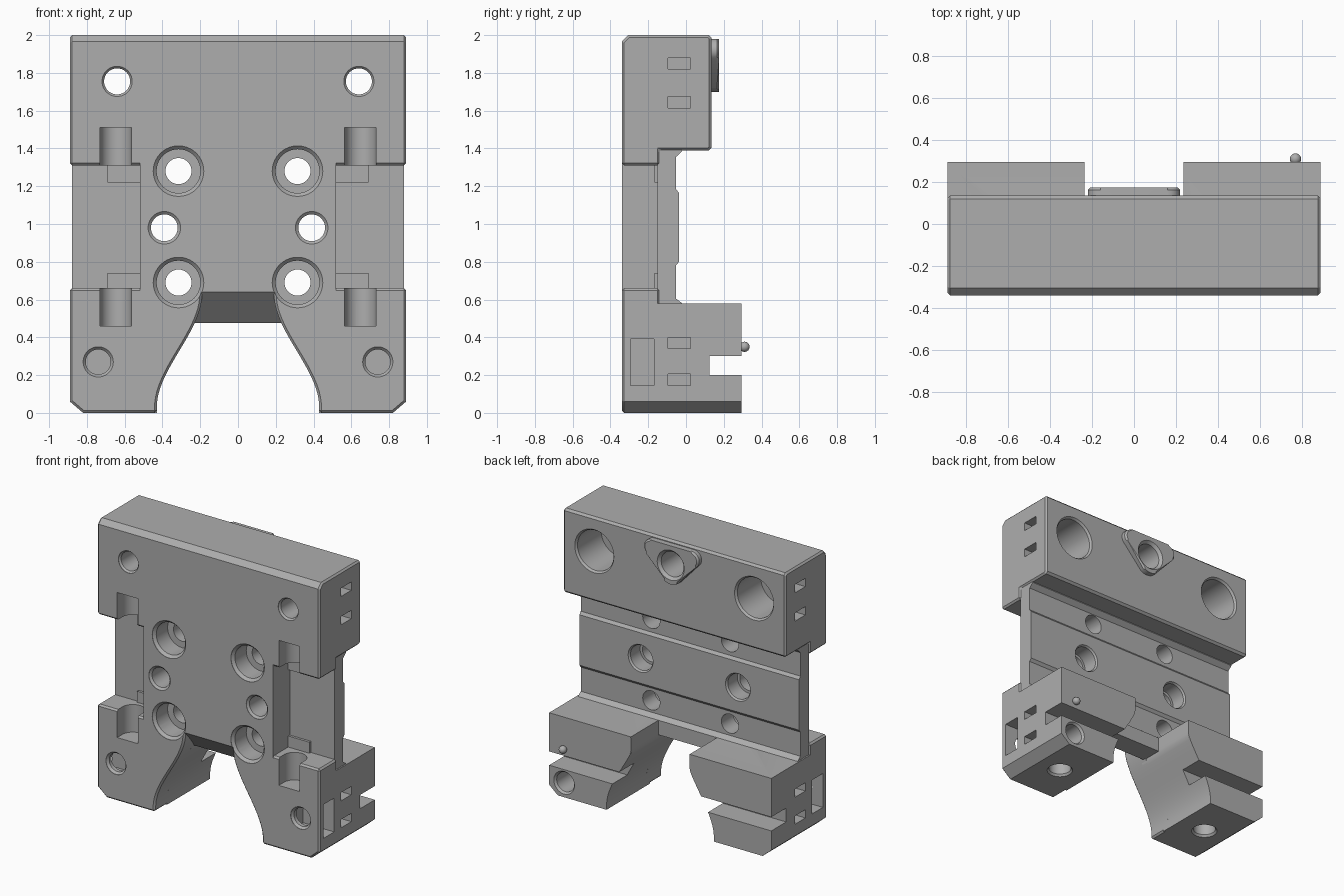
import bpy, bmesh
from math import sin, cos, pi, radians

cube = bpy.data.objects.get("Cube")
if cube:
    bpy.data.objects.remove(cube, do_unlink=True)

grey = bpy.data.materials.new("plain grey plastic")
grey.use_nodes = True
colour = (0.42, 0.42, 0.42, 1)
grey.diffuse_color = colour
grey.node_tree.nodes["Principled BSDF"].inputs["Base Color"].default_value = colour

cutters = bpy.data.collections.new("cutters")
bpy.context.scene.collection.children.link(cutters)
parts = []


def finish(name, bm, cutter=False, chamfer=0):
    bmesh.ops.recalc_face_normals(bm, faces=bm.faces)
    mesh = bpy.data.meshes.new(name)
    bm.to_mesh(mesh)
    bm.free()
    mesh.materials.append(grey)
    ob = bpy.data.objects.new(name, mesh)
    if cutter:
        cutters.objects.link(ob)
        ob.hide_render = True
    else:
        bpy.context.scene.collection.objects.link(ob)
        parts.append(ob)
    if chamfer:
        mod = ob.modifiers.new("chamfer", "BEVEL")
        mod.width, mod.segments = chamfer, 1
        mod.limit_method, mod.angle_limit = "ANGLE", radians(60)
    return ob


def prism_mesh(points, axis, a, b):
    """Extrude an outline along x (points are y, z) or y (points are x, z)."""
    bm = bmesh.new()
    rings = [[bm.verts.new((d, p, q) if axis == "x" else (p, d, q))
              for p, q in points] for d in (a, b)]
    bm.faces.new(rings[0])
    bm.faces.new(rings[1])
    for i in range(len(points)):
        j = i - 1
        bm.faces.new((rings[0][j], rings[0][i], rings[1][i], rings[1][j]))
    return bm


def prism(name, points, axis, a, b, **kw):
    return finish(name, prism_mesh(points, axis, a, b), **kw)


def box(name, x, y, z, **kw):
    outline = [(x[0], z[0]), (x[1], z[0]), (x[1], z[1]), (x[0], z[1])]
    return prism(name, outline, "y", y[0], y[1], **kw)


def bore(name, p, q, profile, axis="y", n=40):
    """Stepped round cutter: profile holds (position along axis, radius)."""
    bm = bmesh.new()
    rings = []
    for d, r in profile:
        ring = []
        for i in range(n):
            u, v = p + r * cos(2 * pi * i / n), q + r * sin(2 * pi * i / n)
            ring.append(bm.verts.new((u, d, v) if axis == "y" else (u, v, d)))
        rings.append(ring)
    bm.faces.new(rings[0])
    bm.faces.new(rings[-1])
    for lo, hi in zip(rings, rings[1:]):
        for i in range(n):
            bm.faces.new((lo[i - 1], lo[i], hi[i], hi[i - 1]))
    return finish(name, bm, cutter=True)


def inner_curve(z):
    t = min(max((z - 0.03) / 0.6, 0), 1)
    return 0.43 - 0.24 * t * t * (3 - 2 * t)


def leg_outline(top, limit, side):
    steps = 24
    pts = [(0.82, 0), (0.89, 0.06), (0.89, top)]
    pts += [(max(inner_curve(top * i / steps), limit), top * i / steps)
            for i in range(steps, -1, -1)]
    return [(side * x, z) for x, z in pts]


# Top block, slotted middle plate and thick centre
prism("top_block", [(-.34, 1.31), (-.34, 1.965), (-.305, 2), (.12, 2), (.135, 1.985),
                    (.135, 1.405), (.12, 1.39), (-.14, 1.39), (-.14, 1.31)],
      "x", -.89, .89, chamfer=.012)
prism("middle_plate", [(-.15, .475), (-.15, 1.4), (-.02, 1.4), (-.02, 1.385), (-.053, 1.355),
                       (-.053, 1.185), (-.037, 1.165), (-.037, .80), (-.053, .78),
                       (-.053, .605), (-.02, .58), (-.02, .475)], "x", -.88, .88)
prism("centre_body", [(-.34, .64), (-.34, 1.4), (-.1, 1.4), (-.1, .475), (-.175, .475)],
      "x", -.52, .52)

# Rounded triangular boss on the back of the top block
outline = []
for cx, cz, r, start, end in ((.16, 1.92, .06, -50, 90), (-.16, 1.92, .06, 90, 230),
                              (0, 1.79, .09, 230, 310)):
    for i in range(11):
        a = radians(start + (end - start) * i / 10)
        outline.append((cx + r * cos(a), cz + r * sin(a)))
boss_mesh = prism_mesh(outline, "y", .1, .175)
rim = [e for e in boss_mesh.edges if all(v.co.y > .17 for v in e.verts)]
bmesh.ops.bevel(boss_mesh, geom=rim, offset=.012, segments=1, affect="EDGES")
finish("rear_boss", boss_mesh)

for side, label in ((1, "left"), (-1, "right")):
    # Legs: front web, and deep rear jaw with a rounded inner edge
    prism(label + "_leg_front", leg_outline(.66, .19, side), "y", -.34, -.14, chamfer=.012)
    bm = prism_mesh(leg_outline(.58, .235, side), "y", -.2, .295)
    edges = [e for e in bm.edges if all(v.co.y > .29 and abs(v.co.x) < .425 for v in e.verts)]
    bmesh.ops.bevel(bm, geom=edges, offset=.04, segments=4, affect="EDGES", clamp_overlap=True)
    finish(label + "_leg_jaw", bm)

    # Thin raised lips in the side recesses
    span = sorted((side * .5, side * .69))
    for z in ((.65, .74), (1.22, 1.32)):
        box(label + "_recess_lip", span, (-.168, -.14), z)

    # Bores along the depth
    bore("top_bore", side * .64, 1.755, [(-.4, .08), (-.338, .08), (-.325, .069), (-.15, .069),
                                        (-.15, .145), (.12, .145), (.137, .158), (.2, .158)])
    for z in (.69, 1.28):
        bore("bolt_bore", side * .315, z, [(-.4, .134), (-.338, .134), (-.32, .116),
                                          (-.19, .116), (-.19, .069), (.1, .069)])
    bore("pin_bore", side * .39, .98, [(-.4, .086), (-.338, .086), (-.325, .071), (-.16, .071),
                                      (-.16, .09), (-.05, .09), (-.036, .1), (.1, .1)])
    bore("leg_front_bore", side * .74, .27, [(-.4, .08), (-.338, .08), (-.322, .066), (-.1, .066)])

    # Bore in the foot, and upright grooves open to the front
    bore("foot_bore", side * .64, -.02, [(-.1, .088), (-.002, .088), (.015, .075), (.4, .075)], "z")
    span = sorted((side * .565, side * .73))
    for lo, hi in ((1.25, 1.51), (.46, .72)):
        bore("groove_round", side * .6475, -.28, [(lo, .0825), (hi, .0825)], "z")
        box("groove_mouth", span, (-.4, -.28), (lo, hi), cutter=True)

    # Tie slots and nut pocket in the outer side, and clamp slot in the jaw
    span = sorted((side * .78, side * 1))
    for z in (1.82, 1.615, .34, .145):
        box("tie_slot", span, (-.095, .025), (z, z + .06), cutter=True)
    box("nut_pocket", sorted((side * .64, side * 1)), (-.295, -.17), (.145, .39), cutter=True)
    box("clamp_slot", sorted((side * .1, side * 1)), (.125, .4), (.2, .3), cutter=True)

bore("boss_bore", 0, 1.84, [(-.1, .09), (.155, .09), (.177, .11), (.3, .11)])
bore("jaw_bore", .77, .105, [(.05, .07), (.28, .07), (.297, .084), (.4, .084)])

# Cut every part with all cutters, then drop the cutters
for ob in parts:
    mod = ob.modifiers.new("cuts", "BOOLEAN")
    mod.operation, mod.solver = "DIFFERENCE", "EXACT"
    mod.operand_type, mod.collection = "COLLECTION", cutters
depsgraph = bpy.context.evaluated_depsgraph_get()
results = [bpy.data.meshes.new_from_object(ob.evaluated_get(depsgraph)) for ob in parts]
for ob, mesh in zip(parts, results):
    ob.modifiers.clear()
    ob.data = mesh
for ob in list(cutters.objects):
    bpy.data.objects.remove(ob, do_unlink=True)
bpy.data.collections.remove(cutters)

# Small round stud on the back of one jaw
bm = bmesh.new()
bmesh.ops.create_uvsphere(bm, u_segments=20, v_segments=12, radius=.027)
bmesh.ops.translate(bm, verts=bm.verts, vec=(.77, .31, .35))
finish("jaw_stud", bm)

bpy.ops.object.select_all(action="DESELECT")
for ob in parts:
    ob.select_set(True)
bpy.context.view_layer.objects.active = parts[0]
bpy.ops.object.shade_smooth_by_angle(angle=radians(30))
